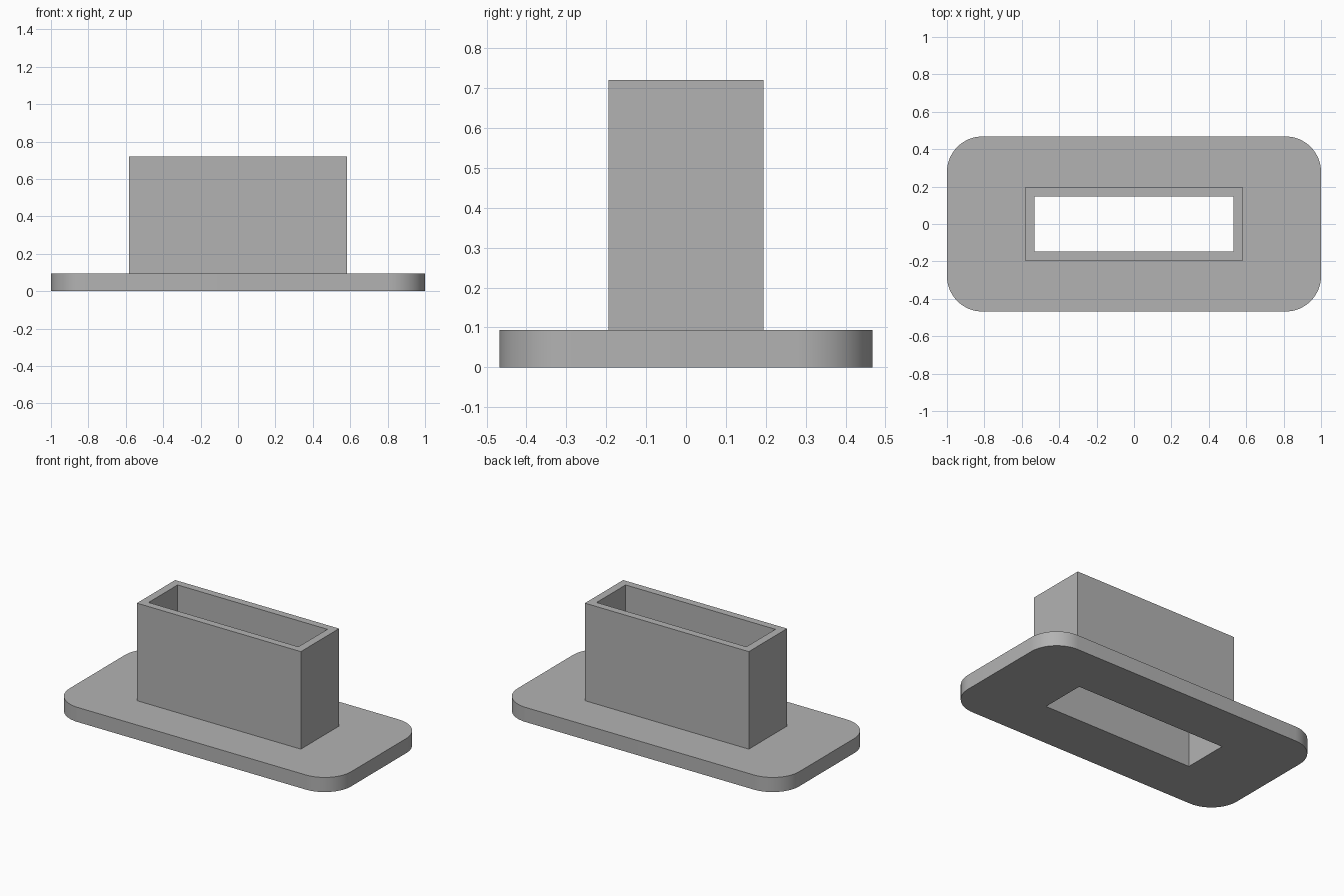
import bpy
import bmesh
import math

default = bpy.data.objects.get("Cube")
if default:
    bpy.data.objects.remove(default, do_unlink=True)

PLATE_TOP = 0.094
HEIGHT = 0.72

grey = bpy.data.materials.new("plain grey")
grey.use_nodes = True
colour = (0.45, 0.45, 0.45, 1.0)
grey.diffuse_color = colour
grey.node_tree.nodes["Principled BSDF"].inputs["Base Color"].default_value = colour


def block(name, half_x, half_y, z0, z1, radius=0.0):
    """Upright block, optionally with rounded vertical corners."""
    bm = bmesh.new()
    bmesh.ops.create_cube(bm, size=2.0)
    for v in bm.verts:
        v.co = (v.co.x * half_x, v.co.y * half_y, z1 if v.co.z > 0 else z0)
    if radius:
        uprights = [e for e in bm.edges
                    if abs(e.verts[0].co.z - e.verts[1].co.z) > 0.01]
        bmesh.ops.bevel(bm, geom=uprights, offset=radius, segments=16,
                        profile=0.5, affect='EDGES')
    mesh = bpy.data.meshes.new(name)
    bm.to_mesh(mesh)
    bm.free()
    mesh.materials.append(grey)
    obj = bpy.data.objects.new(name, mesh)
    bpy.context.collection.objects.link(obj)
    return obj


def combine(target, tool, operation):
    """Apply a boolean, then discard the tool block."""
    mod = target.modifiers.new(operation.lower(), 'BOOLEAN')
    mod.operation = operation
    mod.solver = 'EXACT'
    mod.object = tool
    bpy.context.view_layer.objects.active = target
    bpy.ops.object.modifier_apply(modifier=mod.name)
    bpy.data.objects.remove(tool, do_unlink=True)


# Rounded base plate joined to the rectangular sleeve
flange = block("flanged_sleeve", 1.0, 0.468, 0.0, PLATE_TOP, radius=0.19)
sleeve = block("sleeve", 0.582, 0.194, PLATE_TOP / 2, HEIGHT)
combine(flange, sleeve, 'UNION')

# Rectangular opening through sleeve and plate
opening = block("opening_cutter", 0.532, 0.147, -0.1, HEIGHT + 0.1)
opening.hide_render = True
combine(flange, opening, 'DIFFERENCE')

# Smooth rounded corners, crisp edges elsewhere
bpy.ops.object.select_all(action='DESELECT')
flange.select_set(True)
bpy.context.view_layer.objects.active = flange
bpy.ops.object.shade_smooth_by_angle(angle=math.radians(30))
